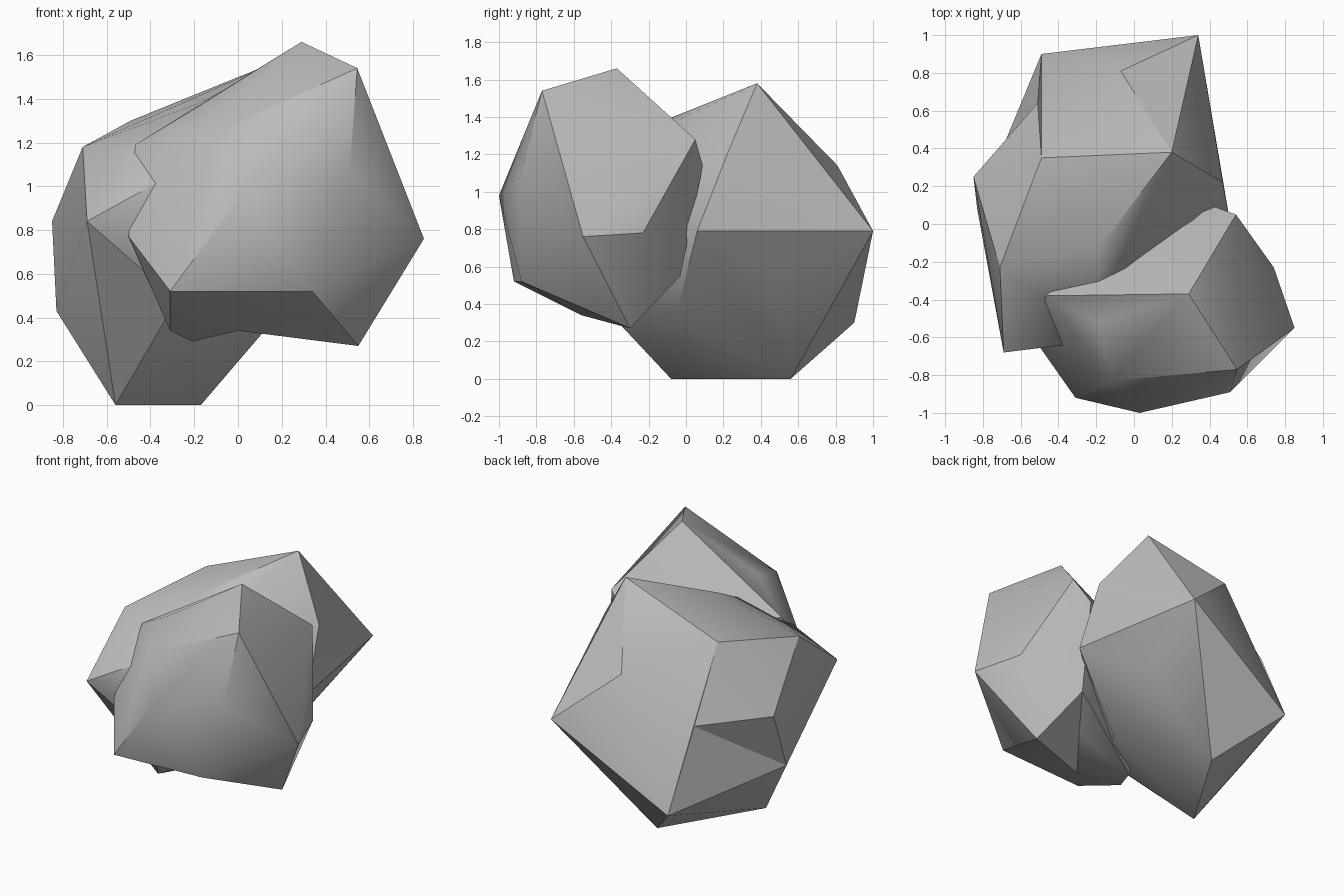
import bpy, bmesh
from mathutils import Vector

cube = bpy.data.objects.get("Cube")
if cube:
    bpy.data.objects.remove(cube, do_unlink=True)

stone = bpy.data.materials.new("stone_grey")
stone.use_nodes = True
GREY = (0.5, 0.5, 0.5, 1)
stone.diffuse_color = GREY
stone.node_tree.nodes["Principled BSDF"].inputs["Base Color"].default_value = GREY


def dent(bm, start, end, target):
    """Split the edge between two corners and push its middle to the target."""
    def nearest(p):
        return min(bm.verts, key=lambda v: (v.co - Vector(p)).length)
    a, b = nearest(start), nearest(end)
    edge = bm.edges.get((a, b))
    if edge is None:
        print("no edge", start, end)
        return
    _, middle = bmesh.utils.edge_split(edge, a, 0.5)
    for face in list(middle.link_faces):
        opposite = next(v for v in face.verts if v not in (a, b, middle))
        bmesh.utils.face_split(face, middle, opposite)
    middle.co = target


def make_rock(name, corners, dents):
    """Wrap a faceted shell around the corners, then chip it."""
    bm = bmesh.new()
    for corner in corners:
        bm.verts.new(corner)
    hull = bmesh.ops.convex_hull(bm, input=bm.verts)
    spare = {g for g in hull["geom_interior"] + hull["geom_unused"]
             if isinstance(g, bmesh.types.BMVert)}
    bmesh.ops.delete(bm, geom=list(spare), context="VERTS")
    for chip in dents:
        dent(bm, *chip)
    bmesh.ops.recalc_face_normals(bm, faces=bm.faces)
    mesh = bpy.data.meshes.new(name)
    bm.to_mesh(mesh)
    bm.free()
    mesh.materials.append(stone)
    rock = bpy.data.objects.new(name, mesh)
    bpy.context.collection.objects.link(rock)
    bpy.ops.object.select_all(action="DESELECT")
    rock.select_set(True)
    bpy.context.view_layer.objects.active = rock
    bpy.ops.object.shade_smooth_by_angle(angle=0.52)


# Front boulder: crown, front belt, underside, back
make_rock("front_rock", [
    (0.29, -0.37, 1.66), (0.545, -0.77, 1.54), (-0.12, -0.83, 1.24),
    (-0.19, -0.52, 1.36), (-0.47, -0.38, 1.19), (0.54, 0.05, 1.28),
    (0.85, -0.55, 0.76), (0.51, -0.89, 1.07), (0.03, -1.0, 0.98),
    (-0.5, -0.65, 0.77), (0.74, -0.23, 0.78),
    (-0.31, -0.92, 0.52), (0.34, -0.88, 0.52), (0.55, -0.3, 0.27),
    (0, -0.56, 0.34), (-0.31, -0.5, 0.34), (-0.21, -0.3, 0.29),
    (0.4, -0.03, 0.55), (0.43, 0.09, 1.14), (-0.1, -0.1, 1.1),
], [((0.55, -0.3, 0.27), (-0.21, -0.3, 0.29), (0.2, -0.3, 0.44))])

# Rear boulder: crown, side belt, base, inner side
make_rock("rear_rock", [
    (0.2, 0.38, 1.58), (-0.18, -0.12, 1.38), (0.47, 0.22, 1.2),
    (-0.49, 0.35, 1.3), (-0.07, 0.81, 1.14), (-0.71, -0.23, 1.18),
    (-0.85, 0.25, 0.84), (-0.69, -0.68, 0.84), (-0.83, 0.08, 0.43),
    (0.34, 1.0, 0.79), (-0.49, 0.9, 0.3),
    (-0.56, -0.08, 0), (-0.17, 0.56, 0),
    (0.27, 0.46, 0.53), (0.5, 0.06, 0.79), (0.13, -0.05, 0.35),
    (-0.28, -0.53, 0.48), (-0.2, -0.62, 1.11),
], [((-0.85, 0.25, 0.84), (-0.49, 0.9, 0.3), (-0.51, 0.64, 0.83))])
